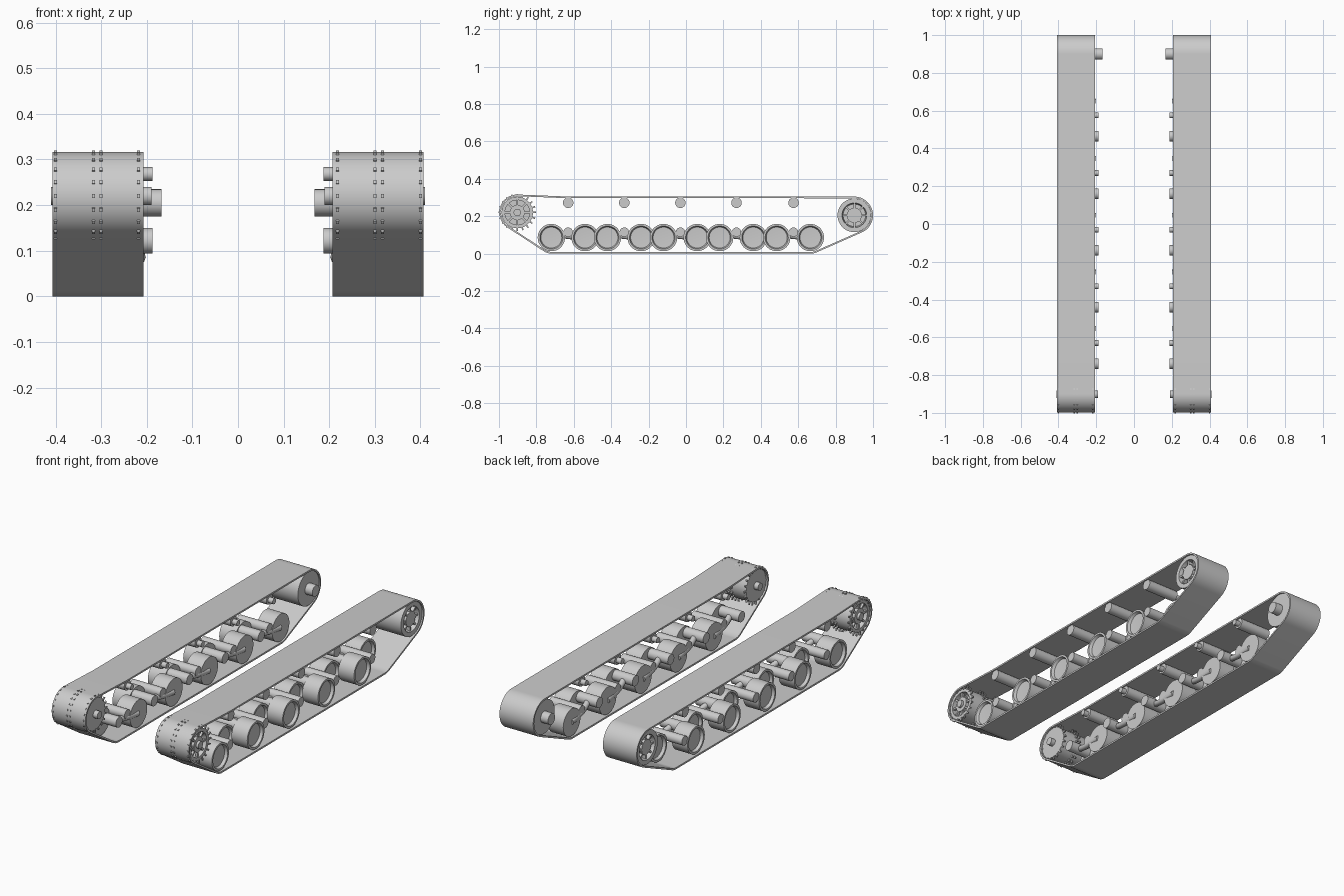
import bpy, bmesh
from math import pi, sin, cos, atan2, acos, hypot
from mathutils import Vector, Matrix

old = bpy.data.objects.get("Cube")
if old:
    bpy.data.objects.remove(old)

steel = bpy.data.materials.new("plain_grey")
steel.use_nodes = True
GREY = (0.6, 0.6, 0.6, 1)
steel.diffuse_color = GREY
steel.node_tree.nodes["Principled BSDF"].inputs["Base Color"].default_value = GREY


def finish(bm, name):
    """Turn a bmesh for the +x side into an object mirrored to -x."""
    bmesh.ops.recalc_face_normals(bm, faces=bm.faces)
    me = bpy.data.meshes.new(name)
    bm.to_mesh(me)
    bm.free()
    me.materials.append(steel)
    ob = bpy.data.objects.new(name, me)
    bpy.context.collection.objects.link(ob)
    bpy.ops.object.select_all(action='DESELECT')
    ob.select_set(True)
    bpy.context.view_layer.objects.active = ob
    bpy.ops.object.shade_smooth_by_angle(angle=pi / 6)
    mirror = ob.modifiers.new("Mirror", 'MIRROR')
    mirror.use_mirror_merge = False
    return ob


def lathe(bm, y, z, profile, n=40, closed=False):
    """Revolve (x, radius) points about an axis along x."""
    pts = [Vector((x, y, z + r)) for x, r in profile]
    verts = [bm.verts.new(p) for p in pts]
    pairs = list(zip(verts, verts[1:] + verts[:1]))
    edges = [bm.edges.new(p) for p in (pairs if closed else pairs[:-1])]
    bmesh.ops.spin(bm, geom=verts + edges, cent=(0, y, z), axis=(1, 0, 0),
                   angle=2 * pi, steps=n, use_merge=True)
    bmesh.ops.remove_doubles(bm, verts=bm.verts, dist=1e-5)


def rod(bm, y, z, r, x0, x1, n=24):
    lathe(bm, y, z, [(x0, 0), (x0, r), (x1, r), (x1, 0)], n)


def radial_box(bm, y, z, angle, r0, r1, x, size_x, size_t):
    """Box reaching from r0 to r1 around an axis along x."""
    m = (Matrix.Translation((x, y, z)) @ Matrix.Rotation(angle, 4, 'X')
         @ Matrix.Translation((0, 0, (r0 + r1) / 2))
         @ Matrix.Diagonal((size_x, size_t, r1 - r0, 1)))
    bmesh.ops.create_cube(bm, size=1, matrix=m)


X0, X1 = 0.207, 0.407
SPROCKET, IDLER = (-0.902, 0.22), (0.90, 0.205)
BOGIES = [-0.63, -0.33, -0.03, 0.27, 0.575]

# Track band: tangent path around the end wheels, with a slight top sag
def track_path(inset):
    t = inset
    circles = [(-0.715, 0.086, 0.086 - t), (0.665, 0.086, 0.086 - t),
               (*IDLER, 0.1 - t), (-0.65, 0.306 - t, 0), (*SPROCKET, 0.096 - t)]
    normals = []
    for (ya, za, ra), (yb, zb, rb) in zip(circles, circles[1:] + circles[:1]):
        d = hypot(yb - ya, zb - za)
        normals.append(atan2(zb - za, yb - ya) - acos((ra - rb) / d))
    path = []
    for i, (y, z, r) in enumerate(circles):
        if r == 0:
            path.append((y, z))
            continue
        a, sweep = normals[i - 1], (normals[i] - normals[i - 1]) % (2 * pi)
        path += [(y + r * cos(a + sweep * k / 24), z + r * sin(a + sweep * k / 24))
                 for k in range(25)]
    return path


bm = bmesh.new()
loops = [[bm.verts.new((x, y, z)) for y, z in track_path(t)]
         for x, t in ((X0, 0), (X1, 0), (X1, 0.009), (X0, 0.009))]
for la, lb in zip(loops, loops[1:] + loops[:1]):
    for i in range(len(la)):
        bm.faces.new((la[i - 1], la[i], lb[i], lb[i - 1]))
finish(bm, "track_band")

# Drive sprocket: recessed drum, toothed rings, spokes and hub
bm = bmesh.new()
sy, sz = SPROCKET
lathe(bm, sy, sz, [(0.35, 0), (0.35, 0.066), (0.4, 0.066), (0.4, 0.084),
                   (0.215, 0.084), (0.215, 0)], 48)
rod(bm, sy, sz, 0.04, 0.35, 0.397)
rod(bm, sy, sz, 0.02, 0.19, 0.41)
for k in range(8):
    radial_box(bm, sy, sz, k * pi / 4, 0.03, 0.068, 0.388, 0.012, 0.01)
for x in (0.218, 0.3, 0.317, 0.4):
    for k in range(20):
        radial_box(bm, sy, sz, k * pi / 10, 0.08, 0.1, x, 0.007, 0.008)
finish(bm, "drive_sprocket")

# Idler wheel: dished outer side with spokes, flat inner side and axle
bm = bmesh.new()
iy, iz = IDLER
lathe(bm, iy, iz, [(0.37, 0), (0.37, 0.06), (0.4, 0.066), (0.4, 0.09),
                   (0.212, 0.09), (0.212, 0)], 48)
rod(bm, iy, iz, 0.04, 0.37, 0.395)
rod(bm, iy, iz, 0.03, 0.168, 0.22)
for k in range(8):
    radial_box(bm, iy, iz, k * pi / 4, 0.03, 0.066, 0.383, 0.02, 0.01)
finish(bm, "idler_wheel")


# Road wheels, staggered in an outer and an inner row
def road_wheel(bm, y, xi, xo):
    lathe(bm, y, 0.086, [(xo - 0.018, 0), (xo - 0.015, 0.056), (xo, 0.062),
                         (xo, 0.073), (xi, 0.073), (xi, 0)])


for row, dy, xi, xo in (("outer", -0.09, 0.307, 0.4), ("inner", 0.09, 0.212, 0.303)):
    bm = bmesh.new()
    for p in BOGIES:
        road_wheel(bm, p + dy, xi, xo)
    finish(bm, row + "_road_wheels")

# Return rollers with thin axles
bm = bmesh.new()
for p in BOGIES:
    rod(bm, p, 0.272, 0.028, 0.215, 0.4)
    rod(bm, p, 0.268, 0.015, 0.187, 0.22)
finish(bm, "return_rollers")

# Suspension: mounting shafts and pivots
bm = bmesh.new()
for p in BOGIES:
    rod(bm, p - 0.11, 0.122, 0.028, 0.187, 0.31)
    rod(bm, p, 0.115, 0.025, 0.215, 0.395)
finish(bm, "suspension_shafts")

# Curved swing arms between shaft, pivot and inner wheel
for i, p in enumerate(BOGIES):
    cu = bpy.data.curves.new("swing_arm", 'CURVE')
    cu.dimensions = '3D'
    cu.bevel_depth = 0.016
    cu.bevel_resolution = 3
    cu.use_fill_caps = True
    sp = cu.splines.new('BEZIER')
    pts = [(0.25, p - 0.11, 0.122), (0.235, p - 0.04, 0.1), (0.218, p + 0.09, 0.086)]
    sp.bezier_points.add(len(pts) - 1)
    for bp, co in zip(sp.bezier_points, pts):
        bp.co = co
        bp.handle_left_type = bp.handle_right_type = 'AUTO'
    cu.materials.append(steel)
    ob = bpy.data.objects.new("swing_arm_%d" % (i + 1), cu)
    bpy.context.collection.objects.link(ob)
    ob.modifiers.new("Mirror", 'MIRROR').use_mirror_merge = False
